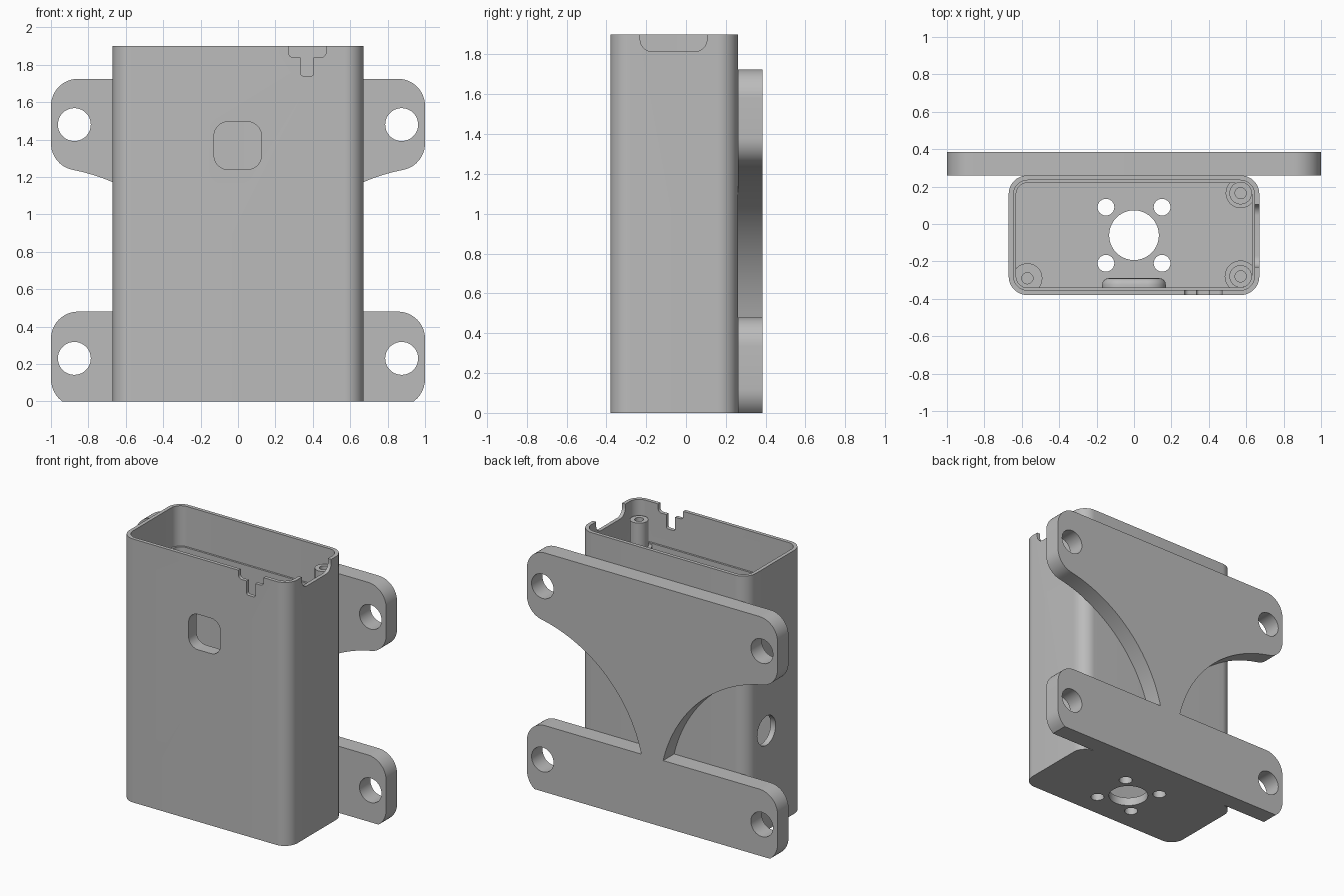
import bpy, bmesh
from math import sin, cos, pi, sqrt, atan2

cube = bpy.data.objects.get("Cube")
if cube:
    bpy.data.objects.remove(cube, do_unlink=True)

grey = bpy.data.materials.new("light_grey")
grey.use_nodes = True
grey.diffuse_color = (0.5, 0.5, 0.5, 1)
grey.node_tree.nodes["Principled BSDF"].inputs["Base Color"].default_value = (0.5, 0.5, 0.5, 1)


def arc(cx, cy, r, a0, a1, n=12):
    return [(cx + r * cos(a0 + (a1 - a0) * i / n), cy + r * sin(a0 + (a1 - a0) * i / n))
            for i in range(n + 1)]


def circle(cx, cy, r, n=40):
    return arc(cx, cy, r, 0, 2 * pi, n)[:-1]


def rounded(x0, x1, y0, y1, r):
    corners = [(x1 - r, y1 - r), (x0 + r, y1 - r), (x0 + r, y0 + r), (x1 - r, y0 + r)]
    return [p for k, (cx, cy) in enumerate(corners)
            for p in arc(cx, cy, r, k * pi / 2, (k + 1) * pi / 2)]


def prism(name, outline, lo, hi, axis="z", bevel=0):
    """Extrude a 2D outline along an axis; optionally bevel the far rim."""
    place = {"z": lambda u, v, w: (u, v, w),
             "y": lambda u, v, w: (u, w, v),
             "x": lambda u, v, w: (w, u, v)}[axis]
    bm = bmesh.new()
    a, b = [[bm.verts.new(place(u, v, w)) for u, v in outline] for w in (lo, hi)]
    bm.faces.new(a)
    far = bm.faces.new(b)
    n = len(outline)
    for i in range(n):
        j = (i + 1) % n
        bm.faces.new((a[i], a[j], b[j], b[i]))
    bmesh.ops.recalc_face_normals(bm, faces=bm.faces)
    if bevel:
        bmesh.ops.bevel(bm, geom=list(far.edges), offset=bevel, segments=4,
                        profile=0.5, affect="EDGES")
    mesh = bpy.data.meshes.new(name)
    bm.to_mesh(mesh)
    bm.free()
    obj = bpy.data.objects.new(name, mesh)
    bpy.context.collection.objects.link(obj)
    mesh.materials.append(grey)
    return obj


def activate(obj):
    bpy.ops.object.select_all(action="DESELECT")
    obj.select_set(True)
    bpy.context.view_layer.objects.active = obj


def cut(obj, outline, lo, hi, axis="z"):
    cutter = prism("cutter", outline, lo, hi, axis)
    cutter.hide_render = True
    mod = obj.modifiers.new("cut", "BOOLEAN")
    mod.operation, mod.solver, mod.object = "DIFFERENCE", "EXACT", cutter
    activate(obj)
    bpy.ops.object.modifier_apply(modifier=mod.name)
    bpy.data.objects.remove(cutter, do_unlink=True)


def smooth(obj):
    activate(obj)
    bpy.ops.object.shade_smooth_by_angle(angle=pi / 6)


# Case: open-topped shell with a thinner rim
X, FRONT, BACK, TOP, STEP, FLOOR = 0.67, -0.38, 0.26, 1.9, 1.61, 0.06
MID = (FRONT + BACK) / 2
case = prism("case", rounded(-X, X, FRONT, BACK, 0.1), 0, TOP)
for wall, bottom, r in ((0.04, FLOOR, 0.06), (0.026, STEP, 0.075)):
    cut(case, rounded(-X + wall, X - wall, FRONT + wall, BACK - wall, r), bottom, 2.1)

# Floor openings
cut(case, circle(0, MID, 0.133), -0.1, 0.15)
for sx in (-1, 1):
    for sy in (-1, 1):
        cut(case, circle(sx * 0.15, MID + sy * 0.15, 0.045, 24), -0.1, 0.15)

# Front window, stepped front notch, side notch and side cable hole
window = rounded(-0.128, 0.125, 1.24, 1.495, 0.075)
cut(case, window, -0.5, -0.2, "y")
cut(case, rounded(0.27, 0.47, 1.84, 2.1, 0.025), -0.5, -0.3, "y")
cut(case, rounded(0.335, 0.405, 1.74, 2.0, 0.015), -0.5, -0.3, "y")
cut(case, rounded(-0.23, 0.105, 1.815, 2.1, 0.06), 0.6, 0.8, "x")
cut(case, circle(0.04, 0.72, 0.105), -0.8, -0.55, "x")
smooth(case)

# Collar behind the front window
collar = prism("window_collar", rounded(-0.17, 0.17, 1.2, 1.54, 0.1), -0.35, -0.29, "y", 0.035)
cut(collar, window, -0.5, -0.2, "y")
smooth(collar)

# Screw posts inside the corners
for name, x, y, r, pin in (("back_left", 0.57, 0.165, 0.08, True),
                           ("front_left", 0.57, -0.28, 0.085, True),
                           ("front_right", -0.57, -0.29, 0.08, False)):
    boss = prism(name + "_boss", circle(x, y, r), FLOOR - 0.02, STEP - 0.01)
    cut(boss, circle(x, y, 0.03, 20), 1.3, 2)
    smooth(boss)
    if pin:
        post = prism(name + "_post", circle(x, y, 0.06), STEP - 0.01, 1.79)
        cut(post, circle(x, y, 0.03, 20), 1.3, 2)
        smooth(post)

# Mounting plate: half outline with concave sides, mirrored across x
BAR, R = 0.48, 0.145
cx, cz, big = 1.073, 0.241, 1.0146
a_end = atan2(sqrt(big ** 2 - (0.87 - cx) ** 2), 0.87 - cx)
a_start = pi - atan2(BAR - cz, sqrt(big ** 2 - (BAR - cz) ** 2))
dx = 0.15 - sqrt(0.15 ** 2 - 0.12 ** 2)
half = [(1 - dx, 0)]
half += arc(0.85, 0.12, 0.15, -0.9, 0, 6)[1:]
half += arc(1 - R, BAR - R, R, 0, pi / 2)
half += arc(cx, cz, big, a_start, a_end, 32)
half += arc(1 - R, 1.235 + R, R, -pi / 2 + 0.15, 0)
half += arc(1 - R, 1.725 - R, R, 0, pi / 2)
plate = prism("mounting_plate", half + [(-x, z) for x, z in reversed(half)], BACK, 0.385, "y")
for sx in (-1, 1):
    for z in (0.23, 1.48):
        cut(plate, circle(sx * 0.875, z, 0.088), 0.1, 0.5, "y")
smooth(plate)
